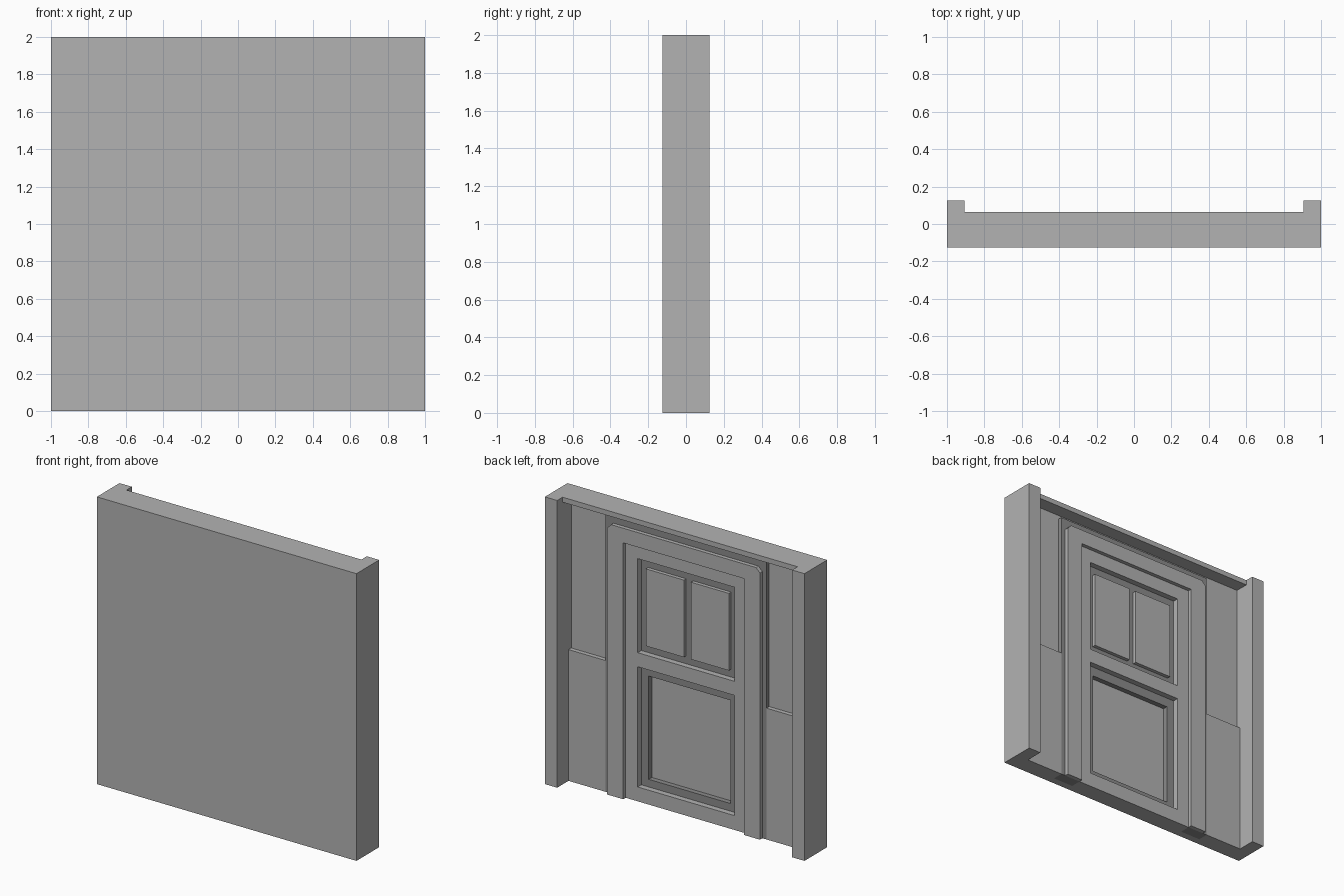
import bpy, bmesh

cube = bpy.data.objects.get("Cube")
if cube:
    bpy.data.objects.remove(cube, do_unlink=True)


def material(name, v):
    m = bpy.data.materials.new(name)
    m.use_nodes = True
    m.diffuse_color = (v, v, v, 1)
    m.node_tree.nodes["Principled BSDF"].inputs["Base Color"].default_value = (v, v, v, 1)
    return m


GREY = material("light grey", 0.45)
DARK = material("dark grey", 0.26)


def rect(x0, x1, z0, z1):
    return [(x0, z0), (x1, z0), (x1, z1), (x0, z1)]


def arch(outer, inner, top, opening, cut=0.0):
    """Outline of a door surround open at the floor, with optional cut corners."""
    if cut:
        head = [(outer, top - cut), (outer - cut, top), (cut - outer, top), (-outer, top - cut)]
    else:
        head = [(outer, top), (-outer, top)]
    return ([(inner, 0), (outer, 0)] + head +
            [(-outer, 0), (-inner, 0), (-inner, opening), (inner, opening)])


def plate(name, loops, y0, y1, mat=GREY):
    """Fill an outline (first loop) with holes (other loops), extruded from y0 to y1."""
    bm = bmesh.new()
    edges = []
    for loop in loops:
        vs = [bm.verts.new((x, y0, z)) for x, z in loop]
        edges += [bm.edges.new((a, b)) for a, b in zip(vs, vs[1:] + vs[:1])]
    bmesh.ops.triangle_fill(bm, use_beauty=True, edges=edges, normal=(0, -1, 0))
    ext = bmesh.ops.extrude_face_region(bm, geom=bm.faces[:], use_keep_orig=True)
    verts = [g for g in ext["geom"] if isinstance(g, bmesh.types.BMVert)]
    bmesh.ops.translate(bm, vec=(0, y1 - y0, 0), verts=verts)
    bmesh.ops.recalc_face_normals(bm, faces=bm.faces[:])
    me = bpy.data.meshes.new(name)
    bm.to_mesh(me)
    bm.free()
    me.materials.append(mat)
    ob = bpy.data.objects.new(name, me)
    bpy.context.collection.objects.link(ob)
    return ob


CORE = -0.075    # back of the solid slab
WALL = -0.03     # upper wall surface
FACE = 0.0       # wainscot and door surface
TRIM = -0.04     # sunken panel surrounds
POST = 0.905     # inner side of the corner posts
BAND, CASE, OPEN = 0.62, 0.588, 0.465   # half widths of the door surround
LINTEL, BAND_TOP, CASE_TOP, OPEN_TOP = 1.965, 1.937, 1.887, 1.785
RAIL = 0.914     # top of the wainscot

# Solid slab and lintel
plate("wall_slab", [rect(-1, 1, 0, 2)], -0.125, CORE)
plate("lintel", [rect(-POST, POST, LINTEL, 2)], CORE, 0.065)
plate("wall_above_door", [rect(-BAND, BAND, BAND_TOP, LINTEL)], CORE, WALL)

# Posts and wall sections on both sides
for side, s in (("left", 1), ("right", -1)):
    def span(a, b):
        return sorted((s * a, s * b))
    plate(side + "_post", [rect(*span(POST, 1), 0, 2)], CORE, 0.125)
    plate(side + "_upper_wall", [rect(*span(BAND, POST), RAIL, LINTEL)], CORE, WALL)
    plate(side + "_wainscot", [rect(*span(BAND, POST), 0, RAIL)], CORE, FACE)

# Door surround: flat band behind, raised casing with cut corners in front
plate("door_back_band", [arch(BAND, OPEN, BAND_TOP, OPEN_TOP)], CORE, FACE, DARK)
plate("door_casing", [arch(CASE, OPEN, CASE_TOP, OPEN_TOP, 0.03)], FACE, 0.027)

# Door leaf with two sunken fields
upper = rect(-0.372, 0.372, 1.035, 1.69)
lower = rect(-0.372, 0.372, 0.10, 0.937)
plate("door_leaf", [rect(-OPEN, OPEN, 0, OPEN_TOP), upper, lower], CORE, FACE)
plate("upper_panel_surround", [upper], CORE, TRIM, DARK)
plate("lower_panel_surround", [lower, rect(-0.315, 0.315, 0.153, 0.872)], CORE, TRIM, DARK)

# Raised pair of upper panels
for side, s in (("left", 1), ("right", -1)):
    x0, x1 = sorted((s * 0.027, s * 0.32))
    plate(side + "_upper_panel", [rect(x0, x1, 1.09, 1.627)], TRIM, -0.015)
